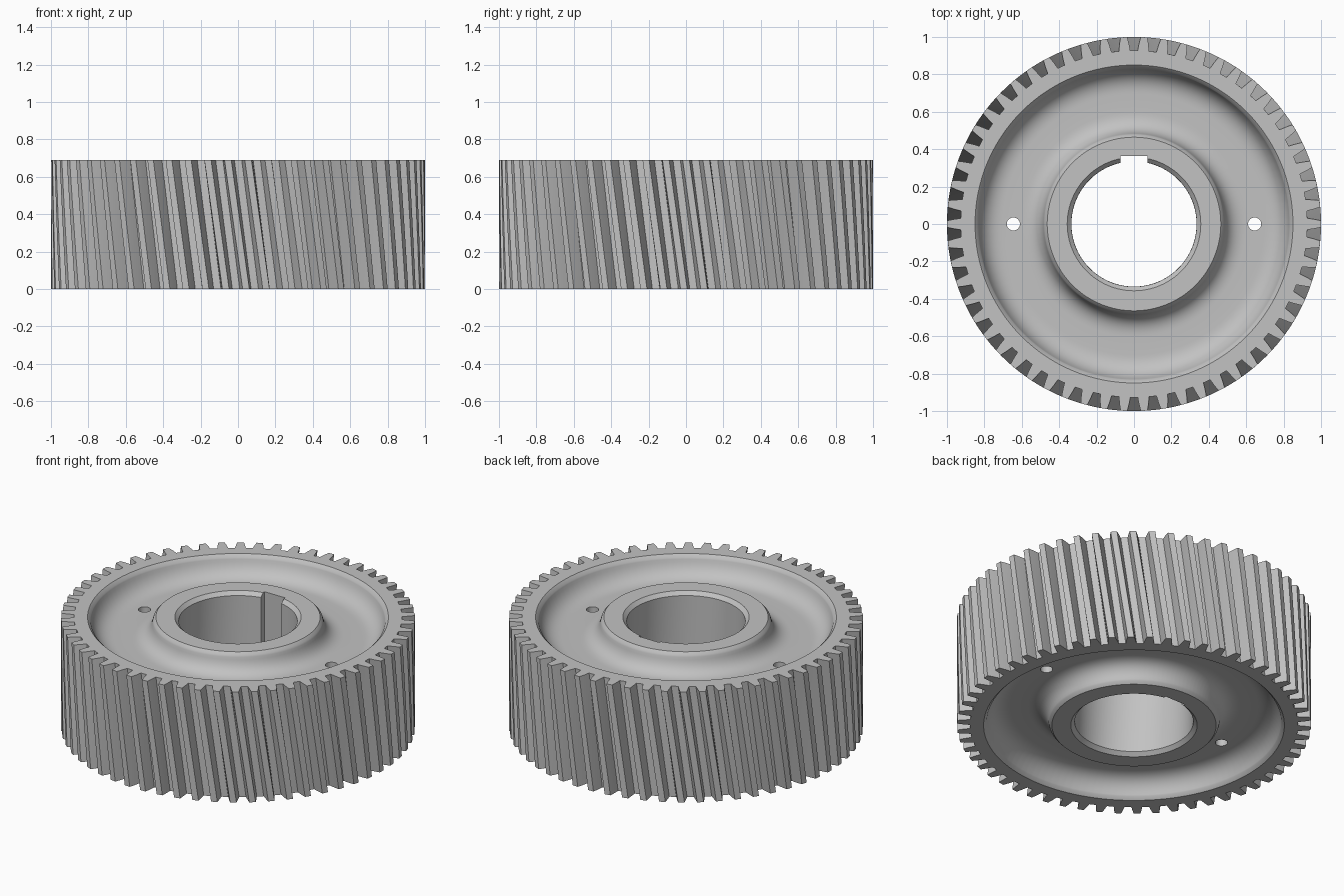
import bpy, bmesh, math

if "Cube" in bpy.data.objects:
    bpy.data.objects.remove(bpy.data.objects["Cube"], do_unlink=True)

TEETH = 58
HEIGHT = 0.69
TWIST = 0.097      # helix rotation over the full height, in radians
LEVELS = 12
PITCH = 2 * math.pi / TEETH

# One tooth: (angle from tooth centre, radius)
half_tooth = [(0.018, 1.0), (0.026, 0.965), (0.033, 0.927)]
tooth = [(-a, r) for a, r in reversed(half_tooth)] + half_tooth
outline = [(i * PITCH + a, r) for i in range(TEETH) for a, r in tooth]

steel = bpy.data.materials.new("steel grey")
steel.use_nodes = True
colour = (0.54, 0.54, 0.54, 1)
steel.diffuse_color = colour
steel.node_tree.nodes["Principled BSDF"].inputs["Base Color"].default_value = colour


def fillet(a, b, c, steps=12):
    """Quadratic curve from a to c, pulled towards b."""
    points = []
    for i in range(steps + 1):
        t = i / steps
        points.append(tuple((1 - t) ** 2 * p + 2 * t * (1 - t) * q + t * t * s
                            for p, q, s in zip(a, b, c)))
    return points


def add_ring(bm, z, radius=None):
    """Ring following the tooth outline, or a circle if a radius is given."""
    turn = TWIST * (1 - z / HEIGHT)
    return [bm.verts.new(((radius or r) * math.cos(a + turn),
                          (radius or r) * math.sin(a + turn), z))
            for a, r in outline]


# Upper side profile from the rim inwards to the bore: (radius, height)
web = 0.565
upper = [(0.9, HEIGHT), (0.85, HEIGHT), (0.833, 0.673)]
upper += fillet((0.83, 0.665), (0.80, web), (0.70, web))
upper += fillet((0.60, web), (0.50, web), (0.482, 0.665))
upper += [(0.478, 0.675), (0.464, HEIGHT), (0.357, HEIGHT), (0.335, 0.668)]
lower = [(r, HEIGHT - z) for r, z in reversed(upper)]

# Gear body: helical teeth outside, turned profile inside
bm = bmesh.new()
rings = [add_ring(bm, HEIGHT * i / LEVELS) for i in range(LEVELS + 1)]
rings += [add_ring(bm, z, r) for r, z in upper + lower]
count = len(outline)
for k, ring in enumerate(rings):
    following = rings[(k + 1) % len(rings)]
    for i in range(count):
        j = (i + 1) % count
        bm.faces.new((ring[i], ring[j], following[j], following[i]))
bmesh.ops.recalc_face_normals(bm, faces=bm.faces)
mesh = bpy.data.meshes.new("helical_gear")
bm.to_mesh(mesh)
bm.free()
mesh.materials.append(steel)
gear = bpy.data.objects.new("helical_gear", mesh)
bpy.context.collection.objects.link(gear)


def cut(cutter, name):
    """Subtract the cutter from the gear and discard it."""
    cutter.name = name
    cutter.hide_render = True
    cutter.data.materials.append(steel)
    modifier = gear.modifiers.new(name, "BOOLEAN")
    modifier.operation = "DIFFERENCE"
    modifier.solver = "EXACT"
    modifier.object = cutter
    bpy.ops.object.select_all(action="DESELECT")
    gear.select_set(True)
    bpy.context.view_layer.objects.active = gear
    bpy.ops.object.modifier_apply(modifier=name)
    bpy.data.objects.remove(cutter, do_unlink=True)


# Keyway along the bore
bpy.ops.mesh.primitive_cube_add(size=1, location=(0, 0.264, HEIGHT / 2))
keyway = bpy.context.object
keyway.scale = (0.143, 0.2, 1)
cut(keyway, "keyway_cutter")

# Two through holes in the web
for side in (-1, 1):
    bpy.ops.mesh.primitive_cylinder_add(vertices=32, radius=0.035, depth=1,
                                        location=(side * 0.645, 0, HEIGHT / 2))
    cut(bpy.context.object, "hole_cutter")

bpy.ops.object.select_all(action="DESELECT")
gear.select_set(True)
bpy.context.view_layer.objects.active = gear
bpy.ops.object.shade_smooth_by_angle(angle=math.radians(25))
